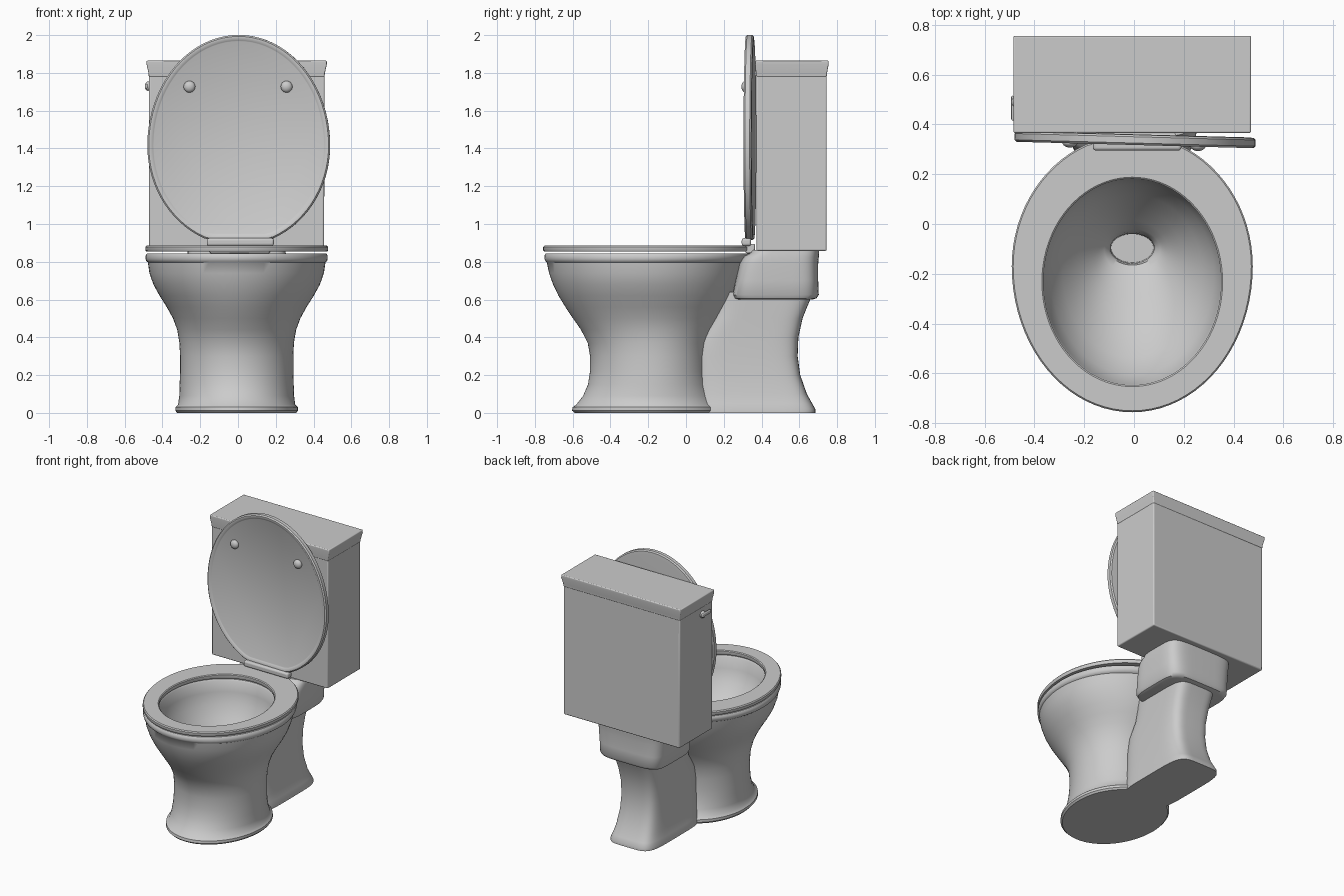
import bpy, bmesh, math
from math import sin, cos, pi, radians

X0 = -0.007  # slight sideways offset of the body


def finish(name, bm, bevel=0.0, angle=38):
    bmesh.ops.recalc_face_normals(bm, faces=bm.faces)
    me = bpy.data.meshes.new(name)
    bm.to_mesh(me)
    bm.free()
    ob = bpy.data.objects.new(name, me)
    bpy.context.collection.objects.link(ob)
    if bevel:
        m = ob.modifiers.new("bevel", 'BEVEL')
        m.width, m.segments = bevel, 3
    bpy.ops.object.select_all(action='DESELECT')
    ob.select_set(True)
    bpy.context.view_layer.objects.active = ob
    bpy.ops.object.shade_smooth_by_angle(angle=radians(angle))
    return ob


def ring(z, a, y0, y1, c=0.5, n=2.0, clip=9.0, segs=80):
    """Superellipse at height z, half width a, from y0 to y1, widest at fraction c."""
    yc = y0 + (y1 - y0) * c
    pts = []
    for i in range(segs):
        t = 2 * pi * i / segs
        s, k = sin(t), cos(t)
        x = a * math.copysign(abs(k) ** (2 / n), k)
        y = yc + (y1 - yc if s > 0 else yc - y0) * math.copysign(abs(s) ** (2 / n), s)
        pts.append((x + X0, min(y, clip), z))
    return pts


def rect(z, hw, y0, y1):
    return [(X0 - hw, y0, z), (X0 + hw, y0, z), (X0 + hw, y1, z), (X0 - hw, y1, z)]


def loft(name, rings, closed=False, bevel=0.0, angle=38):
    bm = bmesh.new()
    vs = [[bm.verts.new(p) for p in r] for r in rings]
    pairs = list(zip(vs, vs[1:])) + ([(vs[-1], vs[0])] if closed else [])
    for r, q in pairs:
        for i in range(len(r)):
            j = (i + 1) % len(r)
            bm.faces.new((r[i], r[j], q[j], q[i]))
    if not closed:
        bm.faces.new(vs[0])
        bm.faces.new(vs[-1])
    return finish(name, bm, bevel, angle)


def box(name, lo, hi, bevel):
    bm = bmesh.new()
    bmesh.ops.create_cube(bm, size=1)
    for v in bm.verts:
        v.co = [lo[i] + (v.co[i] + 0.5) * (hi[i] - lo[i]) for i in range(3)]
    return finish(name, bm, bevel)


def ball(name, loc, scale):
    bm = bmesh.new()
    bmesh.ops.create_uvsphere(bm, u_segments=20, v_segments=12, radius=1)
    for v in bm.verts:
        v.co = [loc[i] + v.co[i] * scale[i] for i in range(3)]
    return finish(name, bm)


# Bowl: outside from foot to rim, then inside down to the drain (z, half width, front, back)
outside = [
    (0.00, .315, -.59, .175), (0.012, .325, -.603, .185), (0.03, .325, -.600, .183),
    (0.045, .31, -.580, .165), (0.09, .304, -.545, .142), (0.15, .302, -.519, .122),
    (0.22, .300, -.508, .115), (0.30, .300, -.508, .116), (0.37, .303, -.520, .125),
    (0.44, .315, -.556, .153), (0.50, .337, -.598, .185), (0.56, .370, -.638, .222),
    (0.62, .408, -.675, .255), (0.68, .441, -.704, .276), (0.74, .462, -.725, .298),
    (0.797, .470, -.737, .315), (0.803, .478, -.744, .325), (0.815, .482, -.749, .335),
    (0.833, .482, -.749, .340), (0.845, .474, -.741, .335)]
inside = [
    (0.845, .375, -.665, .195), (0.835, .366, -.656, .186), (0.76, .355, -.643, .180),
    (0.68, .328, -.605, .160), (0.60, .280, -.535, .118), (0.52, .215, -.430, .065),
    (0.45, .150, -.300, .015), (0.41, .112, -.195, -.020), (0.39, .096, -.165, -.032),
    (0.36, .088, -.158, -.038), (0.28, .085, -.155, -.040)]
loft("bowl", [ring(z, a, f, b, .525) for z, a, f, b in outside + inside])

# Rear pedestal and the ledge carrying the tank
rear = [
    (0.00, .180, .05, .685), (0.02, .180, .05, .685), (0.05, .172, .05, .668),
    (0.10, .163, .05, .640), (0.20, .155, .05, .605), (0.30, .152, .05, .591),
    (0.40, .152, .07, .595), (0.50, .155, .14, .617), (0.57, .158, .16, .645),
    (0.64, .160, .16, .675)]
loft("rear_pedestal", [ring(z, a, f, b, .5, 5) for z, a, f, b in rear])
ledge = [
    (0.600, .225, .275, .670), (0.606, .240, .255, .690), (0.625, .250, .246, .703),
    (0.70, .256, .262, .700), (0.79, .262, .282, .700), (0.825, .262, .300, .703),
    (0.845, .260, .335, .705), (0.862, .258, .350, .705)]
loft("tank_ledge", [ring(z, a, f, b, .5, 5) for z, a, f, b in ledge])

# Tank and its flared cover
loft("tank", [rect(.858, .463, .372, .745), rect(1.785, .465, .372, .745)], bevel=.008, angle=30)
loft("tank_cover", [rect(1.778, .465, .372, .745), rect(1.80, .467, .370, .747),
                    rect(1.845, .477, .366, .755), rect(1.865, .477, .366, .755)],
     bevel=.006, angle=30)


# Seat and lid share one outline, d = inward offset
def outline(z, d):
    return ring(z, .484 - d, -.756 + d, .36 - d, .525, clip=.33 - d)


def hole(z, d):
    return ring(z, .357 - d, -.647 + d, .182 - d)


loft("seat", [hole(.855, -.003), outline(.855, .004), outline(.861, 0), outline(.878, 0),
              outline(.885, .006), hole(.885, -.006), hole(.880, 0), hole(.860, 0)], closed=True)

lid = loft("lid", [outline(-.012, .034), outline(-.014, .030), outline(-.021, .020),
                   outline(-.021, .008), outline(-.013, 0), outline(.012, 0),
                   outline(.020, .008), outline(.022, .03)])
lid.rotation_euler = (-pi / 2, 0, -.027)
lid.location = (.011, .338, 1.245)

# Bumpers on the lid
for side, x in (("left", -.257), ("right", .257)):
    ball("bumper_" + side, (x, .322 - .027 * x, 1.727), (.031, .022, .031))

# Hinge
box("hinge_bar", (-.165, .295, .884), (.19, .345, .925), .012)
box("hinge_mount", (-.15, .315, .845), (.17, .365, .895), .008)

# Flush lever on the left side of the tank
ball("lever_knob", (-.476, .49, 1.73), (.017, .025, .025))
box("lever_arm", (-.493, .415, 1.717), (-.479, .515, 1.743), .006)
